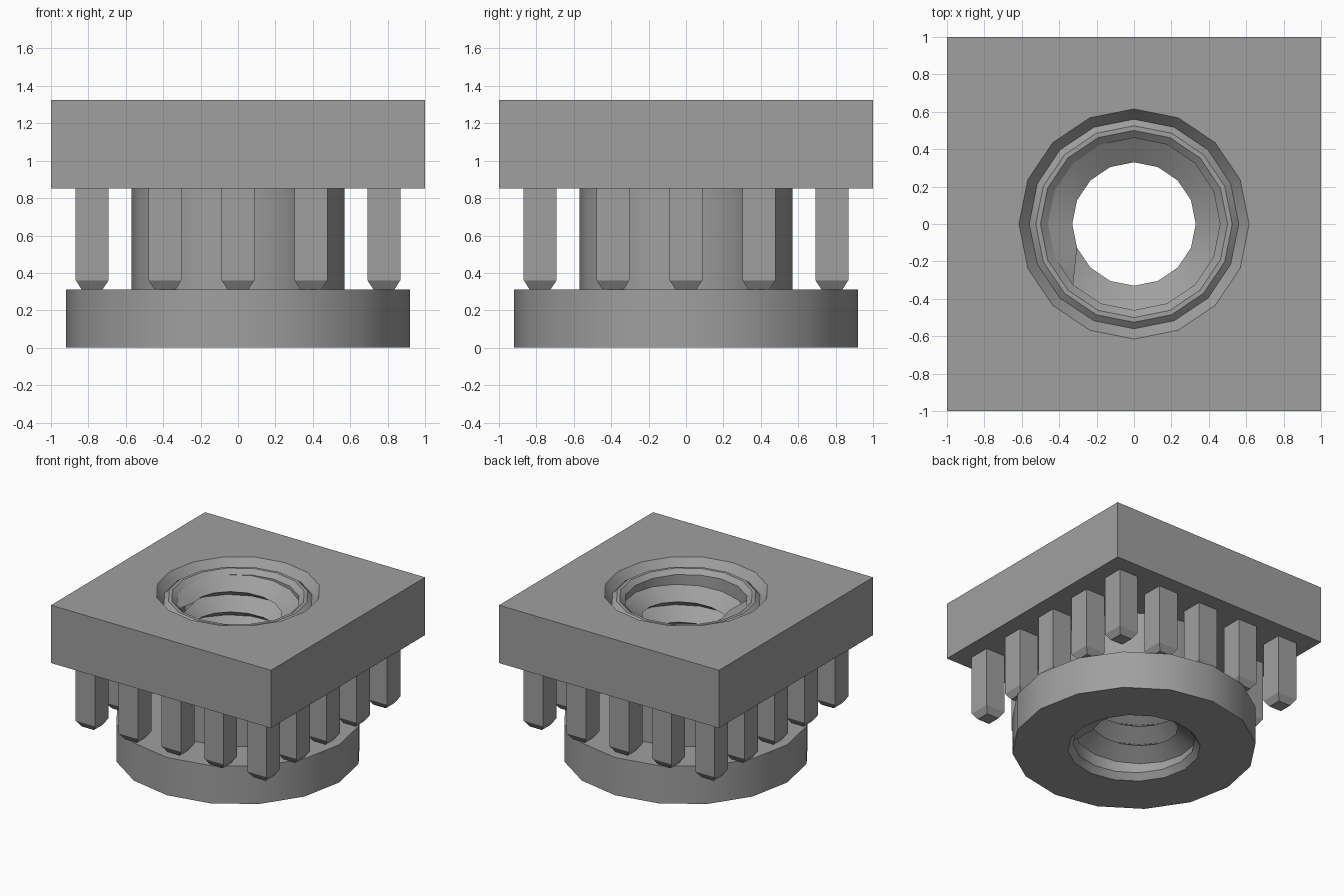
import bpy, bmesh, math

cube = bpy.data.objects.get("Cube")
if cube:
    bpy.data.objects.remove(cube, do_unlink=True)

SIDES = 16

grey = bpy.data.materials.new("plain grey")
grey.use_nodes = True
colour = (0.35, 0.35, 0.35, 1)
grey.diffuse_color = colour
grey.node_tree.nodes["Principled BSDF"].inputs["Base Color"].default_value = colour


def finish(bm, name):
    bmesh.ops.remove_doubles(bm, verts=bm.verts[:], dist=1e-5)
    bmesh.ops.dissolve_degenerate(bm, edges=bm.edges[:], dist=1e-5)
    mesh = bpy.data.meshes.new(name)
    bm.to_mesh(mesh)
    bm.free()
    mesh.materials.append(grey)
    ob = bpy.data.objects.new(name, mesh)
    bpy.context.collection.objects.link(ob)
    bpy.ops.object.select_all(action="DESELECT")
    ob.select_set(True)
    bpy.context.view_layer.objects.active = ob
    bpy.ops.object.shade_smooth_by_angle(angle=math.radians(30))
    return ob


def loft(name, rows, point):
    """Skin rings of points; point(row, i) gives one corner of a ring."""
    bm = bmesh.new()
    rings = [[bm.verts.new(point(r, i)) for i in range(SIDES + 1)] for r in rows]
    for low, high in zip(rings, rings[1:]):
        for i in range(SIDES):
            bm.faces.new((low[i], low[i + 1], high[i + 1], high[i]))
    return finish(bm, name)


def ring_point(row, i):
    """Row is (radius, z), plus True for a square ring."""
    a = math.pi / 2 + 2 * math.pi * i / SIDES
    c, s = math.cos(a), math.sin(a)
    r = row[0] / (max(abs(c), abs(s)) if len(row) > 2 else 1)
    return (r * c, r * s, row[1])


# Round base with its bottom opening, and the column above it
loft("base_and_column", [(0.46, 0.05), (0.50, 0.0), (0.92, 0.0), (0.92, 0.31),
                         (0.57, 0.31), (0.57, 0.85)], ring_point)

# Square plate with a chamfered, grooved recess in its top
loft("square_plate", [(0.57, 0.85), (1.0, 0.85, True), (1.0, 1.325, True),
                      (0.615, 1.325), (0.56, 1.255), (0.525, 1.285),
                      (0.50, 1.285), (0.46, 1.25)], ring_point)

# Threaded bore: a helix of crests and roots, faded out at both ends
PITCH, TOP, BOTTOM = 0.167, 1.25, 0.05


def thread_point(j, i):
    z = 1.15 + 1.5 * PITCH - j * PITCH / 2 + PITCH * i / SIDES
    crest = j % 2 == 1 and BOTTOM + 0.04 < z < TOP - 0.04
    return ring_point((0.33 if crest else 0.46, min(TOP, max(BOTTOM, z))), i)


loft("threaded_bore", range(0, 20), thread_point)

# Square pegs with tapered tips around the plate's underside
STEP = 0.39
count = 0
for ix in range(-2, 3):
    for iy in range(-2, 3):
        if max(abs(ix), abs(iy)) < 2:
            continue
        count += 1
        bm = bmesh.new()
        rings = []
        for h, z in ((0.055, 0.31), (0.0875, 0.36), (0.0875, 0.85)):
            rings.append([bm.verts.new((ix * STEP + sx * h, iy * STEP + sy * h, z))
                          for sx, sy in ((-1, -1), (1, -1), (1, 1), (-1, 1))])
        bm.faces.new(rings[0][::-1])
        bm.faces.new(rings[-1])
        for low, high in zip(rings, rings[1:]):
            for k in range(4):
                n = (k + 1) % 4
                bm.faces.new((low[k], low[n], high[n], high[k]))
        finish(bm, f"peg_{count:02d}")
